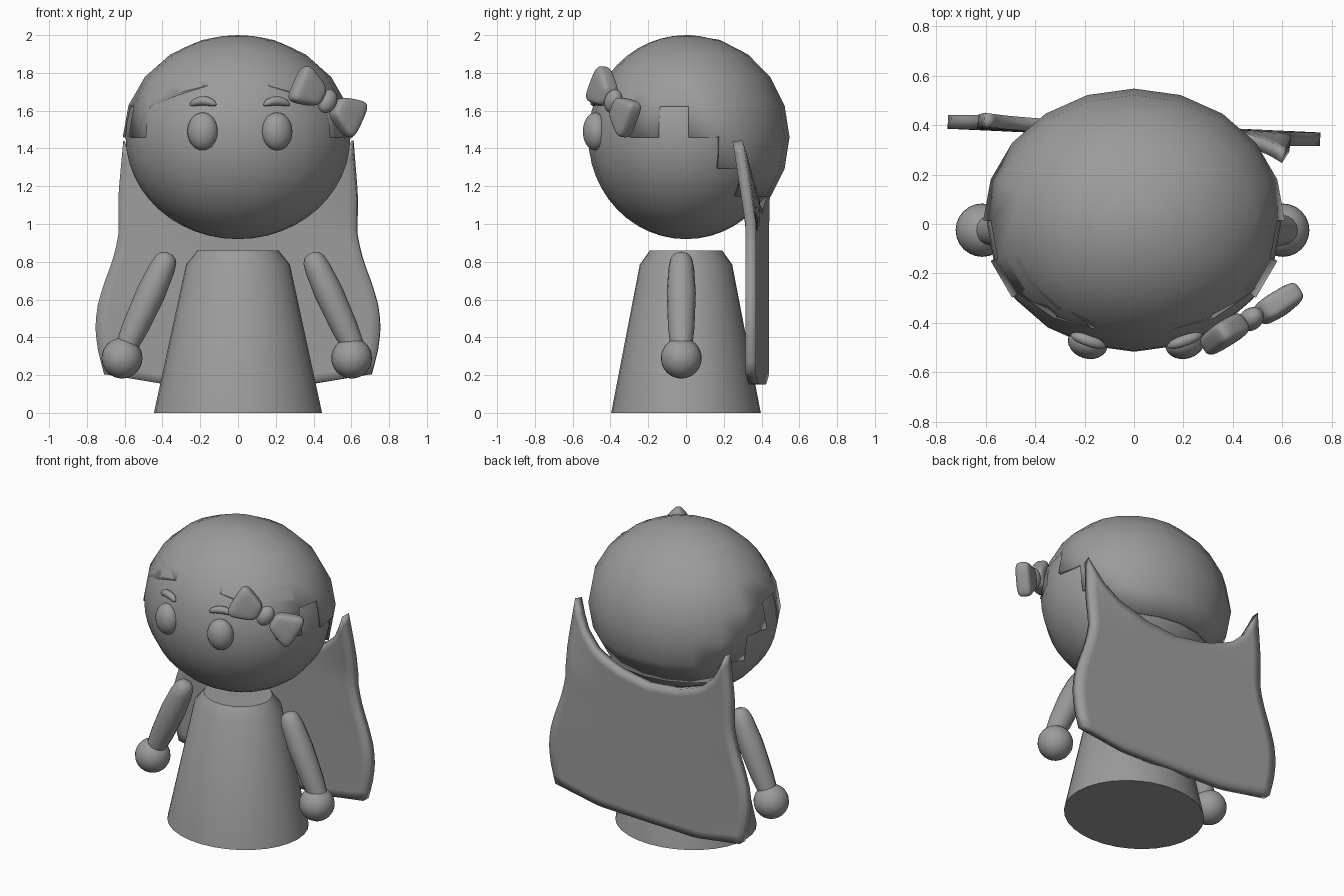
import bpy, bmesh, math
from mathutils import Vector, Matrix

cube = bpy.data.objects.get("Cube")
if cube:
    bpy.data.objects.remove(cube)

grey = bpy.data.materials.new("plain_grey")
grey.use_nodes = True
COLOUR = (0.33, 0.33, 0.33, 1)
grey.diffuse_color = COLOUR
grey.node_tree.nodes["Principled BSDF"].inputs["Base Color"].default_value = COLOUR


def finish(bm, name, matrix=None, angle=40):
    """Turn a bmesh into a shaded object."""
    if matrix:
        bm.transform(matrix)
    bmesh.ops.recalc_face_normals(bm, faces=bm.faces)
    me = bpy.data.meshes.new(name)
    bm.to_mesh(me)
    bm.free()
    me.materials.append(grey)
    ob = bpy.data.objects.new(name, me)
    bpy.context.collection.objects.link(ob)
    bpy.ops.object.select_all(action='DESELECT')
    ob.select_set(True)
    bpy.context.view_layer.objects.active = ob
    bpy.ops.object.shade_smooth_by_angle(angle=math.radians(angle))
    return ob


def ellipsoid(name, centre, radii, seg=24, rings=16, rot=None):
    bm = bmesh.new()
    bmesh.ops.create_uvsphere(bm, u_segments=seg, v_segments=rings, radius=1)
    m = Matrix.Translation(centre) @ (rot or Matrix()) @ Matrix.Diagonal((*radii, 1))
    return finish(bm, name, m)


def tube(name, points, radii, seg=16):
    """Round tube with tapering ends along a path."""
    bm = bmesh.new()
    pts = [Vector(p) for p in points]
    loops = []
    for i, p in enumerate(pts):
        t = (pts[min(i + 1, len(pts) - 1)] - pts[max(i - 1, 0)]).normalized()
        a = t.cross(Vector((0, 1, 0))).normalized()
        b = t.cross(a)
        turn = [math.tau * k / seg for k in range(seg)]
        loops.append([bm.verts.new(p + radii[i] * (a * math.cos(w) + b * math.sin(w))) for w in turn])
    for l0, l1 in zip(loops, loops[1:]):
        for k in range(seg):
            n = (k + 1) % seg
            bm.faces.new((l0[k], l0[n], l1[n], l1[k]))
    bm.faces.new(loops[0])
    bm.faces.new(loops[-1])
    return finish(bm, name, angle=60)


def interp(z, table):
    """Linear lookup in a short table sorted by its first column."""
    for (z0, w0), (z1, w1) in zip(table, table[1:]):
        if z <= z1:
            return w0 + (w1 - w0) * max(0, z - z0) / (z1 - z0)
    return table[-1][1]


# Body: tapered gown with a bevelled shoulder
bm = bmesh.new()
rings = []
for r, z in ((0.445, 0), (0.275, 0.785), (0.215, 0.86)):
    rings.append(bmesh.ops.create_circle(bm, segments=32, radius=r,
                 matrix=Matrix.Translation((0, 0, z)))["verts"])
for lo, hi in zip(rings, rings[1:]):
    for k in range(32):
        n = (k + 1) % 32
        bm.faces.new((lo[k], lo[n], hi[n], hi[k]))
bm.faces.new(rings[0])
bm.faces.new(rings[-1])
finish(bm, "body", Matrix.Diagonal((1, 0.89, 1, 1)))

# Head
ellipsoid("head", (0, 0, 1.46), (0.595, 0.517, 0.54), 20, 24)

# Hair cap: sphere shell with a stepped hairline at the sides and a peaked fringe
bm = bmesh.new()
bmesh.ops.create_uvsphere(bm, u_segments=20, v_segments=10, radius=1)


def azimuth(p):
    return math.degrees(math.atan2(abs(p.x), p.y))


def lowest(az):
    if az > 126:
        return 18
    if 90 < az < 108:
        return 18
    if az > 72:
        return 0
    return -18 if az > 54 else -36


drop = []
for f in bm.faces:
    c = f.calc_center_median()
    if math.degrees(math.asin(c.normalized().z)) < lowest(azimuth(c)):
        drop.append(f)
bmesh.ops.delete(bm, geom=drop, context='FACES')
for v in bm.verts:
    az = azimuth(v.co)
    if az > 130 and abs(math.degrees(math.asin(v.co.z)) - 18) < 2:
        e = math.radians(18 + (az - 126) / 3)
        flat = Vector((v.co.x, v.co.y, 0)).normalized() * math.cos(e)
        v.co = (flat.x, flat.y, math.sin(e))
bmesh.ops.remove_doubles(bm, verts=bm.verts, dist=0.001)
cap = finish(bm, "hair_cap", Matrix.Translation((0, 0.015, 1.46)) @ Matrix.Diagonal((0.61, 0.533, 0.541, 1)))
mod = cap.modifiers.new("thickness", 'SOLIDIFY')
mod.thickness = 0.025
mod.offset = -1

# Long hair hanging behind: a wavy-edged sheet
WIDTH = [(0.15, 0.68), (0.21, 0.71), (0.35, 0.745), (0.47, 0.755), (0.58, 0.74), (0.68, 0.71),
         (0.8, 0.665), (0.93, 0.632), (1.15, 0.632), (1.44, 0.605)]
TOP = [(0, 1.07), (0.35, 1.1), (0.65, 1.17), (0.85, 1.28), (1, 1.44)]
COLS, ROWS = 24, 20
bm = bmesh.new()
grid = []
for j in range(ROWS + 1):
    row = []
    for i in range(COLS + 1):
        u = 2 * i / COLS - 1
        low = 0.15 + 0.055 * max(0, (abs(u) - 0.55) / 0.45)
        z = low + (interp(abs(u), TOP) - low) * j / ROWS
        x = u * interp(z, WIDTH)
        lean = max(0, z - 1.0) / 0.44 * max(0, abs(u) - 0.5) * 2
        y = 0.378 - 0.035 * u - lean * (0.07 if u > 0 else -0.01)
        row.append(bm.verts.new((x, y, z)))
    grid.append(row)
for r0, r1 in zip(grid, grid[1:]):
    for i in range(COLS):
        bm.faces.new((r0[i], r0[i + 1], r1[i + 1], r1[i]))
sheet = finish(bm, "long_hair")
mod = sheet.modifiers.new("thickness", 'SOLIDIFY')
mod.thickness = 0.055
mod.offset = 0

# Arms, hands, eyes and eyebrows on both sides
for s, side in ((-1, "right"), (1, "left")):
    shift = 0.008 * (1 if s > 0 else -1) * -s
    a = Vector((s * 0.375 + 0.01, -0.025, 0.845))
    b = Vector((s * 0.615 + 0.01, -0.025, 0.32))
    steps = [(0, 0.02), (0.02, 0.042), (0.06, 0.058), (0.15, 0.068), (0.4, 0.077), (0.75, 0.07), (1, 0.055)]
    tube(side + "_arm", [a.lerp(b, t) for t, r in steps], [r for t, r in steps])
    ellipsoid(side + "_hand", (s * 0.608 - 0.006, -0.025, 0.29), (0.108,) * 3)
    ellipsoid(side + "_eye", (s * 0.197 + 0.01, -0.48, 1.49), (0.082, 0.065, 0.1),
              rot=Matrix.Rotation(s * 0.3, 4, 'Z'))
    path, radii = [], []
    for k in range(9):
        t = k / 4 - 1
        path.append((s * 0.195 + 0.01 + 0.068 * t, -0.472 + s * 0.024 * t, 1.652 - 0.022 * t * t))
        radii.append(0.006 + 0.018 * math.sqrt(max(0, 1 - t * t)))
    tube(side + "_eyebrow", path, radii, 10)

# Hair bow: two flared lobes and a knot
along = Vector((0.2, 0.115, -0.135)).normalized()
out = Vector((0.5, -0.85, 0.1))
out = (out - along * out.dot(along)).normalized()
up = along.cross(out)
turn = Matrix((along, out, up)).transposed().to_4x4()
for s, name, centre in ((-1, "inner_bow_lobe", (0.375, -0.44, 1.712)),
                        (1, "outer_bow_lobe", (0.577, -0.328, 1.582))):
    bm = bmesh.new()
    bmesh.ops.create_cube(bm, size=2)
    bmesh.ops.subdivide_edges(bm, edges=bm.edges, cuts=1, use_grid_fill=True)
    for v in bm.verts:
        v.co.z *= 0.78 + 0.3 * s * v.co.x
    lobe = finish(bm, name, Matrix.Translation(centre) @ turn @ Matrix.Diagonal((0.09, 0.05, 0.115, 1)), 180)
    lobe.modifiers.new("round", 'SUBSURF').levels = 3
    lobe.modifiers["round"].render_levels = 3
ellipsoid("bow_knot", (0.474, -0.385, 1.65), (0.05, 0.045, 0.066), rot=turn)
